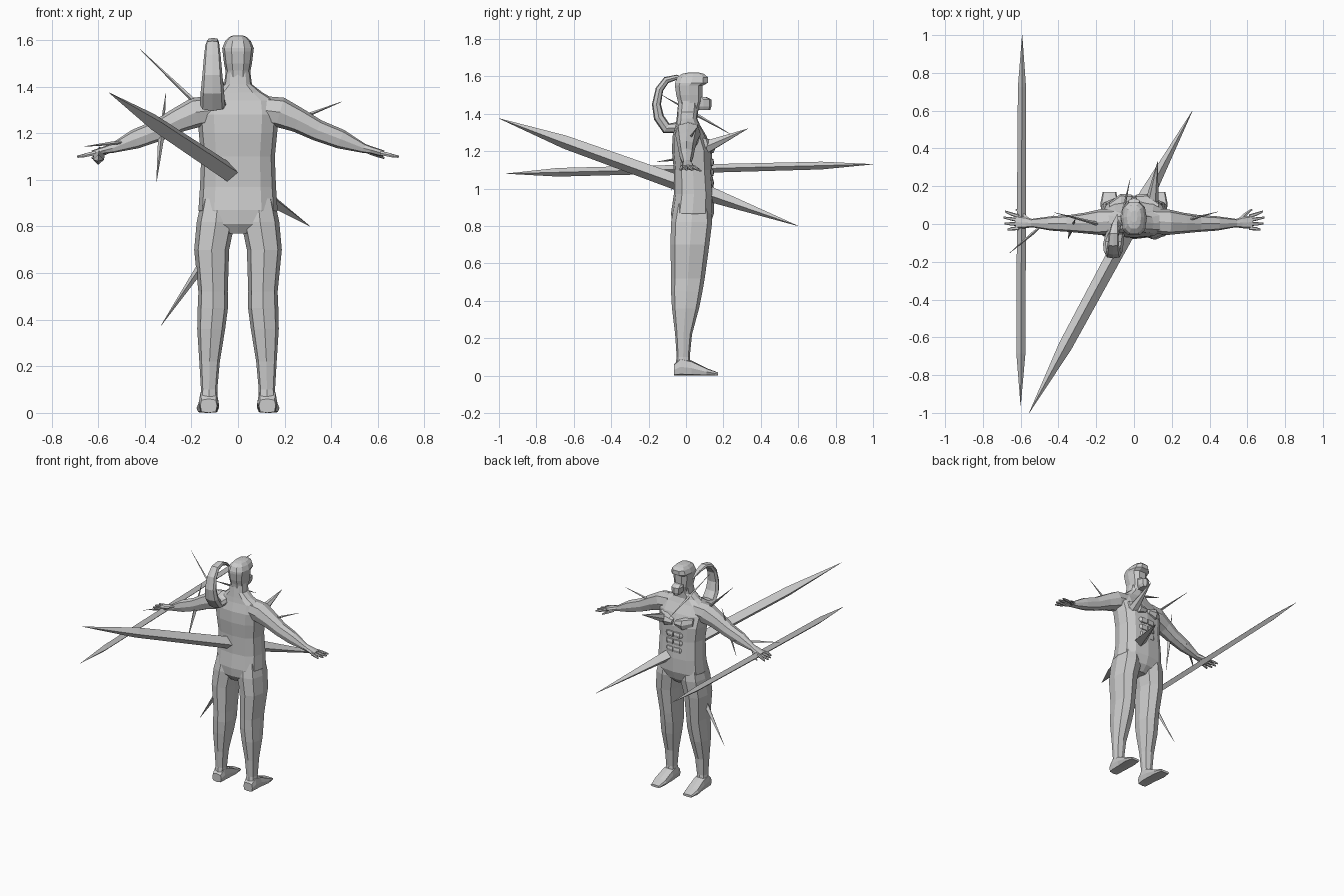
import bpy, bmesh, math
from mathutils import Vector

grey = bpy.data.materials.new("plain grey")
grey.diffuse_color = (0.6, 0.6, 0.6, 1)
X, Y, Z = Vector((1, 0, 0)), Vector((0, 1, 0)), Vector((0, 0, 1))


def loft(name, rings, u, v=None, n=8, p=0.75, sx=1):
    """Skin rings (x, y, z, ru, rv); v follows the path when not given."""
    bm = bmesh.new()
    cen = [Vector(r[:3]) for r in rings]
    loops = []
    for i, r in enumerate(rings):
        t = (cen[min(i + 1, len(cen) - 1)] - cen[max(i - 1, 0)]).normalized()
        w = v if v else t.cross(u).normalized()
        loop = []
        for k in range(n):
            a = 2 * math.pi * k / n
            c, s = math.cos(a), math.sin(a)
            c = math.copysign(abs(c) ** p, c) if abs(c) > 1e-6 else 0
            s = math.copysign(abs(s) ** p, s) if abs(s) > 1e-6 else 0
            q = cen[i] + u * (c * r[3]) + w * (s * r[4])
            loop.append(bm.verts.new((q.x * sx, q.y, q.z)))
        loops.append(loop)
    for a, b in zip(loops, loops[1:]):
        for k in range(n):
            j = (k + 1) % n
            bm.faces.new((a[k], a[j], b[j], b[k]))
    bm.faces.new(loops[0])
    bm.faces.new(loops[-1])
    bmesh.ops.recalc_face_normals(bm, faces=bm.faces)
    me = bpy.data.meshes.new(name)
    bm.to_mesh(me)
    bm.free()
    me.materials.append(grey)
    ob = bpy.data.objects.new(name, me)
    bpy.context.collection.objects.link(ob)
    return ob


def upright(name, rows, x=0, **kw):
    """Vertical loft from rows (z, half width, back y, front y[, x])."""
    rings = [(r[4] if len(r) > 4 else x, (r[2] + r[3]) / 2, r[0], r[1], (r[3] - r[2]) / 2)
             for r in rows]
    return loft(name, rings, X, Y, **kw)


def blade(name, a, b, ru, rv, stops, n=4):
    """Pointed shard from a to b; stops are (fraction, width factor)."""
    a, b = Vector(a), Vector(b)
    d = (b - a).normalized()
    u = d.cross(Z if abs(d.z) < 0.9 else Y).normalized()
    rings = [(*a.lerp(b, f), max(ru * w, 0.0008), max(rv * w, 0.0008)) for f, w in stops]
    return loft(name, rings, u, n=n, p=1)


# torso and neck
upright("torso", [
    (0.77, 0.05, -0.05, 0.09), (0.81, 0.14, -0.075, 0.13), (0.87, 0.17, -0.08, 0.15),
    (0.97, 0.163, -0.065, 0.15), (1.10, 0.158, -0.065, 0.14), (1.20, 0.168, -0.075, 0.14),
    (1.28, 0.175, -0.072, 0.11), (1.34, 0.165, -0.055, 0.075), (1.375, 0.105, -0.05, 0.06),
    (1.41, 0.06, -0.047, 0.065), (1.47, 0.052, -0.04, 0.07)], n=12)

# head with recessed face, and jaw
upright("head", [
    (1.42, 0.048, -0.04, 0.07), (1.47, 0.054, -0.047, 0.09), (1.50, 0.06, -0.055, 0.09),
    (1.55, 0.066, -0.062, 0.092), (1.565, 0.068, -0.062, 0.12), (1.595, 0.055, -0.05, 0.12),
    (1.613, 0.038, -0.025, 0.10), (1.62, 0.018, 0.01, 0.07)], n=10)
upright("jaw", [(1.42, 0.022, 0.06, 0.13), (1.44, 0.034, 0.05, 0.136),
                (1.475, 0.038, 0.05, 0.136), (1.49, 0.034, 0.05, 0.11)])

for s, side in ((1, "right"), (-1, "left")):
    # legs
    upright(side + "_leg", [
        (0.92, 0.07, -0.06, 0.13, 0.085), (0.82, 0.082, -0.08, 0.14, 0.095),
        (0.70, 0.075, -0.083, 0.125, 0.113), (0.52, 0.063, -0.08, 0.10, 0.107),
        (0.45, 0.065, -0.08, 0.088, 0.108), (0.36, 0.06, -0.075, 0.07, 0.115),
        (0.22, 0.044, -0.058, 0.032, 0.122), (0.10, 0.035, -0.05, 0.02, 0.124),
        (0.04, 0.038, -0.06, 0.03, 0.126)], sx=s)
    # feet
    loft(side + "_foot", [
        (0.126, -0.065, 0.03, 0.036, 0.03), (0.126, -0.03, 0.047, 0.042, 0.047),
        (0.126, 0.03, 0.04, 0.044, 0.04), (0.13, 0.11, 0.02, 0.048, 0.02),
        (0.13, 0.17, 0.0085, 0.036, 0.0085)], X, Z, p=0.5, sx=s)
    # arms
    loft(side + "_arm", [
        (0.10, 0.015, 1.30, 0.065, 0.06), (0.18, 0.01, 1.29, 0.068, 0.065),
        (0.26, 0.005, 1.255, 0.055, 0.053), (0.34, 0.003, 1.213, 0.045, 0.046),
        (0.44, 0.003, 1.175, 0.038, 0.042), (0.54, 0.005, 1.135, 0.022, 0.02),
        (0.57, 0.008, 1.128, 0.03, 0.016), (0.625, 0.01, 1.112, 0.036, 0.014)], Y, sx=s)
    # fingers and thumb
    for k in range(4):
        y = -0.022 + 0.021 * k
        out = -0.012 + 0.018 * k
        tip = (0.668, 0.685, 0.69, 0.682)[k]
        loft(f"{side}_finger_{k + 1}", [
            (0.61, y, 1.115, 0.010, 0.010), (0.65, y + out * 0.3, 1.107, 0.009, 0.009),
            (tip, y + out * 0.6, 1.099, 0.005, 0.005)], Y, n=6, sx=s)
    loft(side + "_thumb", [
        (0.565, 0.025, 1.12, 0.012, 0.012), (0.595, 0.055, 1.108, 0.010, 0.010),
        (0.625, 0.078, 1.095, 0.005, 0.005)], Z, n=6, sx=s)
    # chest and belly muscles
    loft(side + "_chest", [
        (0.012, 0.105, 1.225, 0.02, 0.05), (0.07, 0.105, 1.225, 0.043, 0.055),
        (0.13, 0.07, 1.24, 0.035, 0.045)], Z, Y, p=0.7, sx=s)
    for k in range(3):
        loft(f"{side}_belly_{k + 1}", [
            (0.004, 0.13, 1.14 - 0.055 * k, 0.022, 0.02),
            (0.05, 0.128, 1.14 - 0.055 * k, 0.022, 0.02),
            (0.068, 0.12, 1.14 - 0.055 * k, 0.014, 0.012)], Z, Y, p=0.6, sx=s)

# horn curling up from the left shoulder blade and over beside the head
loft("curled_horn", [
    (-0.085, 0.0, 1.36, 0.04, 0.03), (-0.10, -0.05, 1.325, 0.05, 0.03),
    (-0.11, -0.105, 1.322, 0.054, 0.030), (-0.11, -0.145, 1.38, 0.05, 0.028),
    (-0.11, -0.158, 1.45, 0.043, 0.024), (-0.11, -0.142, 1.53, 0.036, 0.021),
    (-0.11, -0.105, 1.58, 0.030, 0.019), (-0.108, -0.05, 1.595, 0.025, 0.014),
    (-0.10, 0.0, 1.575, 0.018, 0.010), (-0.088, 0.05, 1.53, 0.003, 0.003)], X)

# large shards: one through the body, one in the left hand
blade("body_shard", (-0.555, -1.0, 1.375), (0.31, 0.6, 0.80), 0.043, 0.042,
      [(0, 0), (0.22, 0.85), (0.58, 1), (0.70, 1), (1, 0)])
blade("hand_shard", (-0.6, -0.96, 1.08), (-0.592, 1.0, 1.13), 0.024, 0.023,
      [(0, 0), (0.14, 1), (0.5, 1), (0.86, 0.9), (1, 0)])

# small spikes
needle = [(0, 0), (0.5, 1), (1, 0)]
cone = [(0, 1), (1, 0)]
blade("shoulder_spike", (-0.15, -0.01, 1.30), (-0.42, 0.06, 1.56), 0.012, 0.012, cone)
blade("arm_spike", (-0.35, -0.08, 0.99), (-0.31, 0.03, 1.37), 0.013, 0.013, needle)
blade("wrist_spike", (-0.66, -0.155, 1.143), (-0.42, 0.05, 1.17), 0.008, 0.008, needle)
blade("right_shoulder_spike", (0.2, 0.0, 1.24), (0.445, 0.065, 1.335), 0.013, 0.013, cone)
blade("neck_spike", (-0.1, -0.13, 1.50), (-0.02, 0.24, 1.29), 0.009, 0.009, needle)
blade("chest_spike", (0.09, 0.08, 1.21), (0.125, 0.33, 1.32), 0.042, 0.042, cone, 6)
blade("leg_spike", (-0.15, 0.0, 0.64), (-0.33, 0.03, 0.375), 0.02, 0.02, cone)
